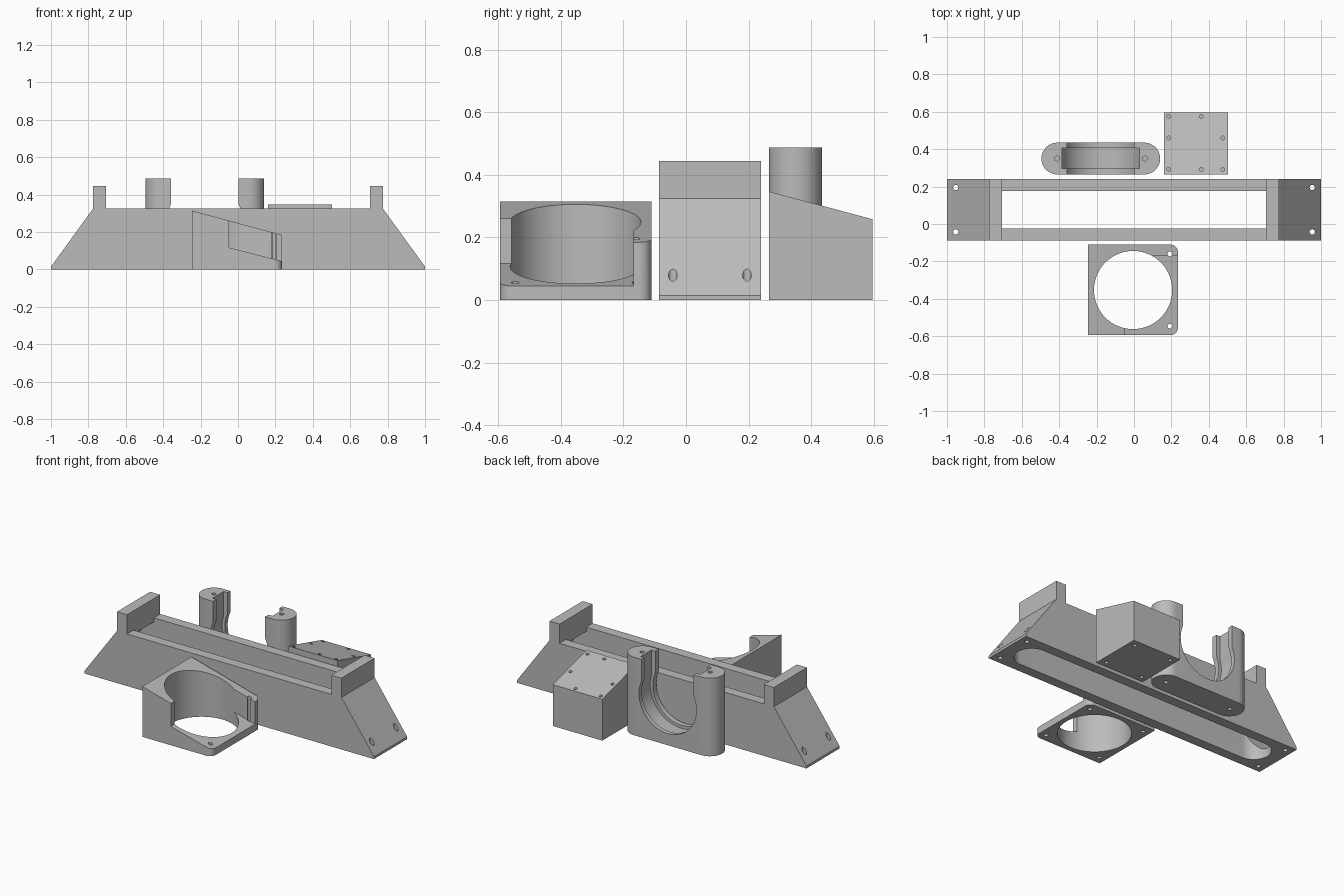
import bpy, bmesh, math
from mathutils import Vector

if "Cube" in bpy.data.objects:
    bpy.data.objects.remove(bpy.data.objects["Cube"])

grey = bpy.data.materials.new("plain grey")
grey.diffuse_color = (0.5, 0.5, 0.5, 1)
grey.use_nodes = True
grey.node_tree.nodes["Principled BSDF"].inputs["Base Color"].default_value = grey.diffuse_color


def prism(name, pts, lo, hi, axis="z"):
    """Extrude a closed outline: (x, y) along z, (x, z) along y, or (y, z) along x."""
    place = {"z": lambda a, b, h: (a, b, h),
             "y": lambda a, b, h: (a, h, b),
             "x": lambda a, b, h: (h, a, b)}[axis]
    bm = bmesh.new()
    face = bm.faces.new([bm.verts.new(place(a, b, lo)) for a, b in pts])
    ext = bmesh.ops.extrude_face_region(bm, geom=[face])["geom"]
    move = Vector(place(0, 0, hi - lo))
    bmesh.ops.translate(bm, vec=move, verts=[v for v in ext if isinstance(v, bmesh.types.BMVert)])
    bmesh.ops.recalc_face_normals(bm, faces=bm.faces)
    mesh = bpy.data.meshes.new(name)
    bm.to_mesh(mesh)
    bm.free()
    mesh.materials.append(grey)
    ob = bpy.data.objects.new(name, mesh)
    bpy.context.collection.objects.link(ob)
    return ob


def arc(cx, cy, r, a0, a1, n=24):
    return [(cx + r * math.cos(math.radians(a0 + (a1 - a0) * i / n)),
             cy + r * math.sin(math.radians(a0 + (a1 - a0) * i / n))) for i in range(n + 1)]


def rect(x0, y0, x1, y1):
    return [(x0, y0), (x1, y0), (x1, y1), (x0, y1)]


def stadium(x0, x1, cy, r):
    return arc(x1 - r, cy, r, -90, 90) + arc(x0 + r, cy, r, 90, 270)


def circle(cx, cy, r, n=24):
    return arc(cx, cy, r, 0, 360, n)[:-1]


def boolean(ob, cutter, op="DIFFERENCE"):
    mod = ob.modifiers.new("cut", "BOOLEAN")
    mod.operation, mod.object, mod.solver = op, cutter, "EXACT"
    deps = bpy.context.evaluated_depsgraph_get()
    mesh = bpy.data.meshes.new_from_object(ob.evaluated_get(deps))
    ob.modifiers.clear()
    ob.data = mesh
    bpy.data.objects.remove(cutter)


def drill(ob, spots, r, lo, hi):
    for x, y in spots:
        boolean(ob, prism("drill", circle(x, y, r, 16), lo, hi))


def finish(ob):
    bpy.ops.object.select_all(action="DESELECT")
    ob.select_set(True)
    bpy.context.view_layer.objects.active = ob
    bpy.ops.object.shade_smooth_by_angle(angle=math.radians(30))


# Long cradle: sloped ends, two uprights, open middle
half = [(0.705, 0.325), (0.705, 0.445), (0.775, 0.445), (0.775, 0.325), (1, 0.015), (1, 0)]
cradle = prism("cradle", half + [(-x, z) for x, z in reversed(half)], -0.087, 0.24, "y")
boolean(cradle, prism("opening", rect(-0.705, -0.024, 0.705, 0.177), -0.1, 0.5))
# Rounded slot underneath, with a roof that follows the sloped ends
slot = prism("slot", stadium(-0.92, 0.92, 0.0765, 0.1005), -0.1, 0.5)
roof = [(0.70, 0.30), (0.745, 0.29), (0.93, 0.04), (0.93, -0.05)]
boolean(slot, prism("slot_roof", roof + [(-x, z) for x, z in reversed(roof)], -0.3, 0.4, "y"),
        "INTERSECT")
boolean(cradle, slot)
drill(cradle, [(x, y) for x in (-0.953, 0.953) for y in (-0.042, 0.195)], 0.014, -0.1, 0.3)
finish(cradle)

# Ring holder: block with a slanted top, rounded right corners and a round bore
outline = ([(-0.245, -0.11), (-0.245, -0.594)] + arc(0.195, -0.554, 0.04, -90, 0, 10)
           + arc(0.195, -0.15, 0.04, 0, 90, 10))
holder = prism("ring_holder", outline, 0, 0.5)
boolean(holder, prism("slant", [(-0.3, 0.329), (0.3, 0.167), (0.3, 0.7), (-0.3, 0.7)],
                      -0.7, 0, "y"))
boolean(holder, prism("bore", circle(-0.005, -0.353, 0.209, 64), -0.1, 0.6))
boolean(holder, prism("cutaway", [(-0.048, 0.117), (0.3, 0.028), (0.3, 0.6), (-0.048, 0.6)],
                      -0.7, -0.168, "y"))
drill(holder, [(0.192, -0.546), (0.192, -0.16)], 0.013, -0.1, 0.5)
drill(holder, [(-0.2, -0.546), (-0.2, -0.16)], 0.013, -0.1, 0.08)
finish(holder)

# Clip: rounded block with a keyhole gap and a wider groove inside it
clip = prism("clip", stadium(-0.495, 0.14, 0.35, 0.085), 0, 0.487)


def keyhole(r, w):
    a = math.degrees(math.acos(w / r))
    return ([(-0.178 - w, 0.6)] + arc(-0.178, 0.27, r, 180 - a, 360 + a, 56)
            + [(-0.178 + w, 0.6)])


boolean(clip, prism("gap", keyhole(0.198, 0.18), 0.2, 0.5, "y"))
boolean(clip, prism("groove", keyhole(0.217, 0.207), 0.298, 0.407, "y"))
posts = [(-0.412, 0.35), (0.058, 0.35)]
drill(clip, posts, 0.013, 0.42, 0.6)
drill(clip, posts, 0.013, -0.1, 0.06)
finish(clip)

# Solid block with a slanted top and small screw holes
block = prism("sloped_block", [(0.265, 0), (0.597, 0), (0.597, 0.258), (0.265, 0.347)],
              0.16, 0.502, "x")
drill(block, [(0.185, 0.575), (0.36, 0.575), (0.475, 0.46), (0.185, 0.46),
              (0.185, 0.292), (0.36, 0.292), (0.475, 0.292)], 0.01, 0.2, 0.5)
drill(block, [(x, y) for x in (0.2, 0.46) for y in (0.305, 0.555)], 0.012, -0.1, 0.06)
finish(block)
